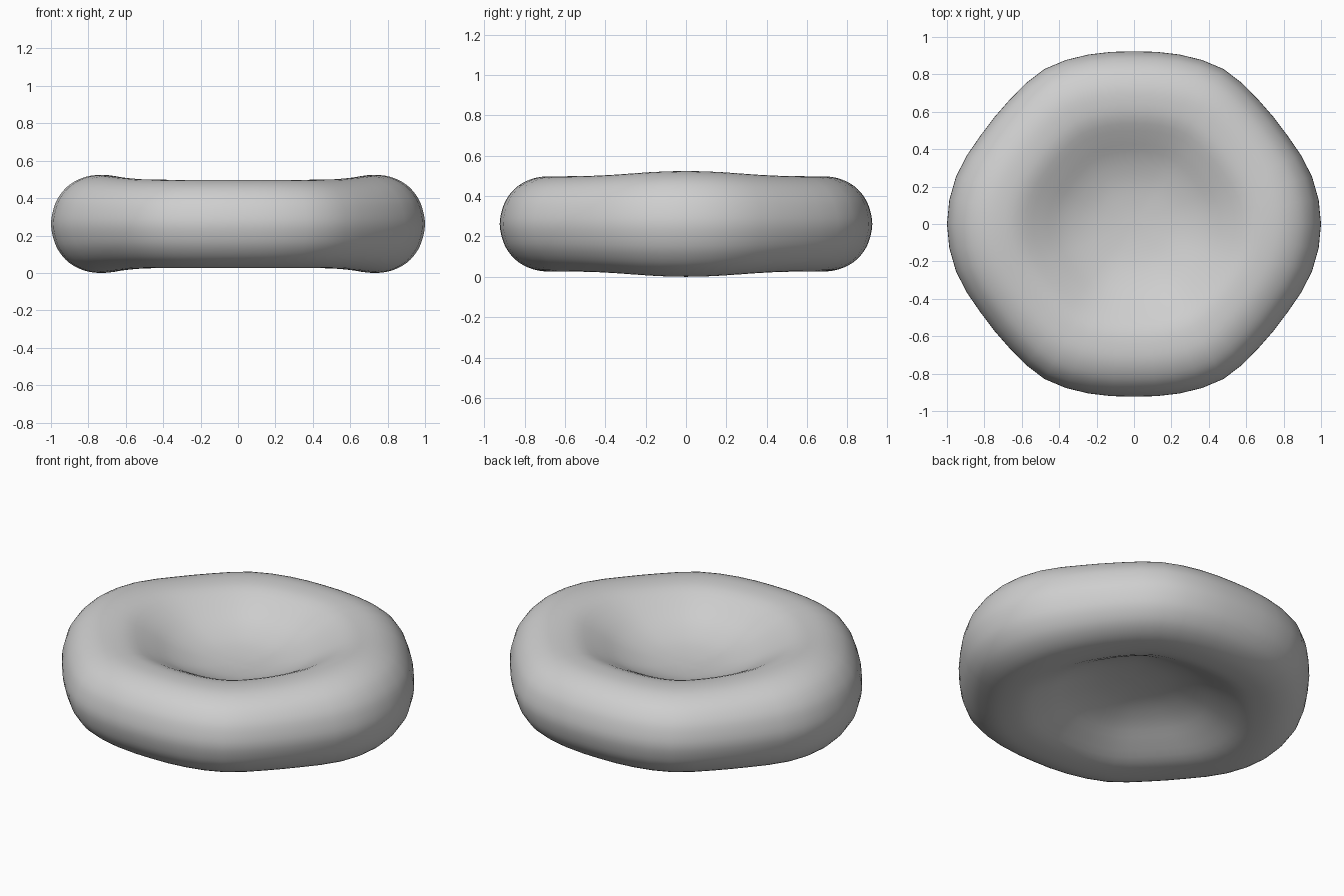
import bpy
import bmesh
import math
from mathutils import Vector

cube = bpy.data.objects.get("Cube")
if cube:
    bpy.data.objects.remove(cube, do_unlink=True)

SEGMENTS = 48
MID_Z = 0.262

# Half-thickness profile from the centre dimple to the rim: (share of radius, height)
PROFILE = [(0, 0.055), (0.12, 0.06), (0.25, 0.08), (0.38, 0.125), (0.5, 0.19),
           (0.62, 0.248), (0.73, 0.262), (0.82, 0.25), (0.9, 0.21),
           (0.955, 0.15), (0.985, 0.085), (1, 0)]
# Rim radius every 15 degrees over a quarter turn, mirrored for the rest
RADII = [1.0, 0.985, 0.947, 0.94, 0.957, 0.938, 0.923]


def spline(p0, p1, p2, p3, t):
    """Smooth curve from p1 to p2."""
    return p1 + 0.5 * t * (p2 - p0 + t * (2 * p0 - 5 * p1 + 4 * p2 - p3
                           + t * (3 * (p1 - p2) + p3 - p0)))


def rim_radius(angle):
    step = math.degrees(angle) % 360 / 15
    i = int(step)

    def at(k):
        k %= 12
        return RADII[min(k, 12 - k)]
    return spline(at(i - 1), at(i), at(i + 1), at(i + 2), step - i)


def smooth_profile(steps=3):
    pts = [Vector(p) for p in PROFILE]
    # Reflected neighbours keep the centre flat and the rim round
    pts = ([Vector((-pts[1].x, pts[1].y))] + pts
           + [Vector((pts[-2].x, -pts[-2].y))])
    upper = [spline(*pts[i:i + 4], s / steps)
             for i in range(len(PROFILE) - 1) for s in range(steps)]
    lower = [Vector((p.x, -p.y)) for p in reversed(upper)]
    return upper + [Vector(PROFILE[-1])] + lower


# Disc: spin the profile, then shape the uneven rim
bm = bmesh.new()
verts = [bm.verts.new((p.x, 0, p.y)) for p in smooth_profile()]
edges = [bm.edges.new(pair) for pair in zip(verts, verts[1:])]
bmesh.ops.spin(bm, geom=verts + edges, axis=(0, 0, 1), cent=(0, 0, 0),
               angle=math.tau, steps=SEGMENTS, use_duplicate=False)
bmesh.ops.remove_doubles(bm, verts=bm.verts, dist=0.0005)
for v in bm.verts:
    angle = math.atan2(v.co.y, v.co.x)
    share = min(1, v.co.xy.length / 0.7)
    swell = 0.9 + 0.1 * (share * math.cos(angle) ** 8 + (1 - share) * 0.3)
    r = rim_radius(angle)
    v.co = (v.co.x * r, v.co.y * r, MID_Z + v.co.z * swell)
bmesh.ops.recalc_face_normals(bm, faces=bm.faces)
for f in bm.faces:
    f.smooth = True

mesh = bpy.data.meshes.new("dimpled_disc")
bm.to_mesh(mesh)
bm.free()
disc = bpy.data.objects.new("dimpled_disc", mesh)
bpy.context.collection.objects.link(disc)

# Plain light grey
grey = bpy.data.materials.new("light_grey")
grey.use_nodes = True
colour = (0.62, 0.62, 0.62, 1)
grey.diffuse_color = colour
grey.node_tree.nodes["Principled BSDF"].inputs["Base Color"].default_value = colour
mesh.materials.append(grey)
